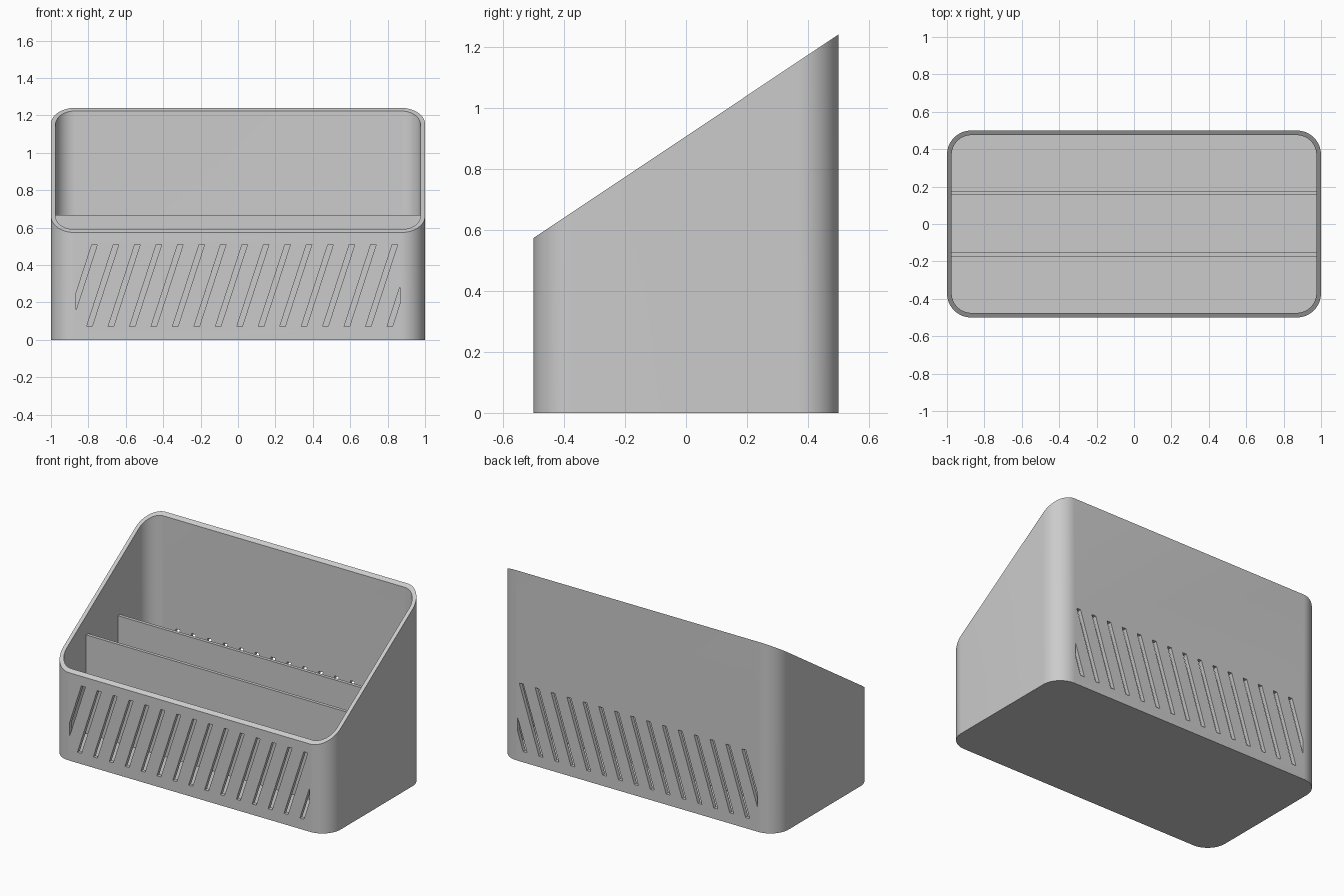
import bpy, bmesh, math
from mathutils import Vector

if "Cube" in bpy.data.objects:
    bpy.data.objects.remove(bpy.data.objects["Cube"], do_unlink=True)

WALL, FLOOR, RADIUS = 0.025, 0.025, 0.13
SLOT_LOW, SLOT_HIGH, SLOT_EDGE = 0.07, 0.51, 0.865
SLOT_WIDTH, PITCH, LEAN = 0.029, 0.1147, 0.325

grey = bpy.data.materials.new("plain grey")
grey.use_nodes = True
colour = (0.6, 0.6, 0.6, 1)
grey.diffuse_color = colour
grey.node_tree.nodes["Principled BSDF"].inputs["Base Color"].default_value = colour


def finish(bm, name):
    bmesh.ops.recalc_face_normals(bm, faces=bm.faces)
    mesh = bpy.data.meshes.new(name)
    bm.to_mesh(mesh)
    bm.free()
    mesh.materials.append(grey)
    obj = bpy.data.objects.new(name, mesh)
    bpy.context.collection.objects.link(obj)
    return obj


def rounded_outline(inset, steps=16):
    r = RADIUS - inset
    points = []
    for i, (sx, sy) in enumerate([(1, 1), (-1, 1), (-1, -1), (1, -1)]):
        for k in range(steps + 1):
            a = math.pi / 2 * (i + k / steps)
            points.append((sx * (1 - RADIUS) + r * math.cos(a),
                           sy * (0.5 - RADIUS) + r * math.sin(a)))
    return points


def rim_height(y):
    return 0.9065 + 0.667 * y


# Open box with rounded corners and a sloping rim
bm = bmesh.new()
outer, inner = rounded_outline(0), rounded_outline(WALL)
rings = [
    [bm.verts.new((x, y, 0)) for x, y in outer],
    [bm.verts.new((x, y, rim_height(y))) for x, y in outer],
    [bm.verts.new((x, y, rim_height(y))) for x, y in inner],
    [bm.verts.new((x, y, FLOOR)) for x, y in inner],
]
for a, b in zip(rings, rings[1:]):
    for i in range(len(a)):
        j = (i + 1) % len(a)
        bm.faces.new((a[i], a[j], b[j], b[i]))
bm.faces.new(rings[0])
bm.faces.new(rings[-1])
box = finish(bm, "organizer_box")

# Slanted vent slots, trimmed to the flat part of the walls
slots = bmesh.new()
mid = (SLOT_LOW + SLOT_HIGH) / 2
for k in range(16):
    bar = bmesh.new()
    bmesh.ops.create_cube(bar, size=1)
    for v in bar.verts:
        z = v.co.z * (SLOT_HIGH - SLOT_LOW)
        x = -0.838 + k * PITCH + v.co.x * SLOT_WIDTH + z * LEAN
        v.co = Vector((x, v.co.y * 1.2, mid + z))
    for side in (-1, 1):
        cut = bmesh.ops.bisect_plane(
            bar, geom=bar.verts[:] + bar.edges[:] + bar.faces[:],
            plane_co=(side * SLOT_EDGE, 0, 0), plane_no=(side, 0, 0), clear_outer=True)
        edges = [e for e in cut["geom_cut"] if isinstance(e, bmesh.types.BMEdge)]
        if edges:
            bmesh.ops.holes_fill(bar, edges=edges, sides=0)
    piece = bpy.data.meshes.new("slot_piece")
    bar.to_mesh(piece)
    bar.free()
    slots.from_mesh(piece)
    bpy.data.meshes.remove(piece)
cutter = finish(slots, "slot_cutter")

mod = box.modifiers.new("vent slots", "BOOLEAN")
mod.operation, mod.solver, mod.object = "DIFFERENCE", "EXACT", cutter
bpy.ops.object.select_all(action="DESELECT")
box.select_set(True)
bpy.context.view_layer.objects.active = box
bpy.ops.object.modifier_apply(modifier=mod.name)
bpy.data.objects.remove(cutter, do_unlink=True)
bpy.ops.object.shade_smooth_by_angle(angle=math.radians(30))

# Two upright dividers
for name, y in (("front_divider", -0.163), ("back_divider", 0.165)):
    bm = bmesh.new()
    bmesh.ops.create_cube(bm, size=1)
    height = 0.667 - FLOOR
    bmesh.ops.scale(bm, vec=(2 - 2 * WALL, 0.022, height), verts=bm.verts)
    bmesh.ops.translate(bm, vec=(0, y, FLOOR + height / 2), verts=bm.verts)
    finish(bm, name)
